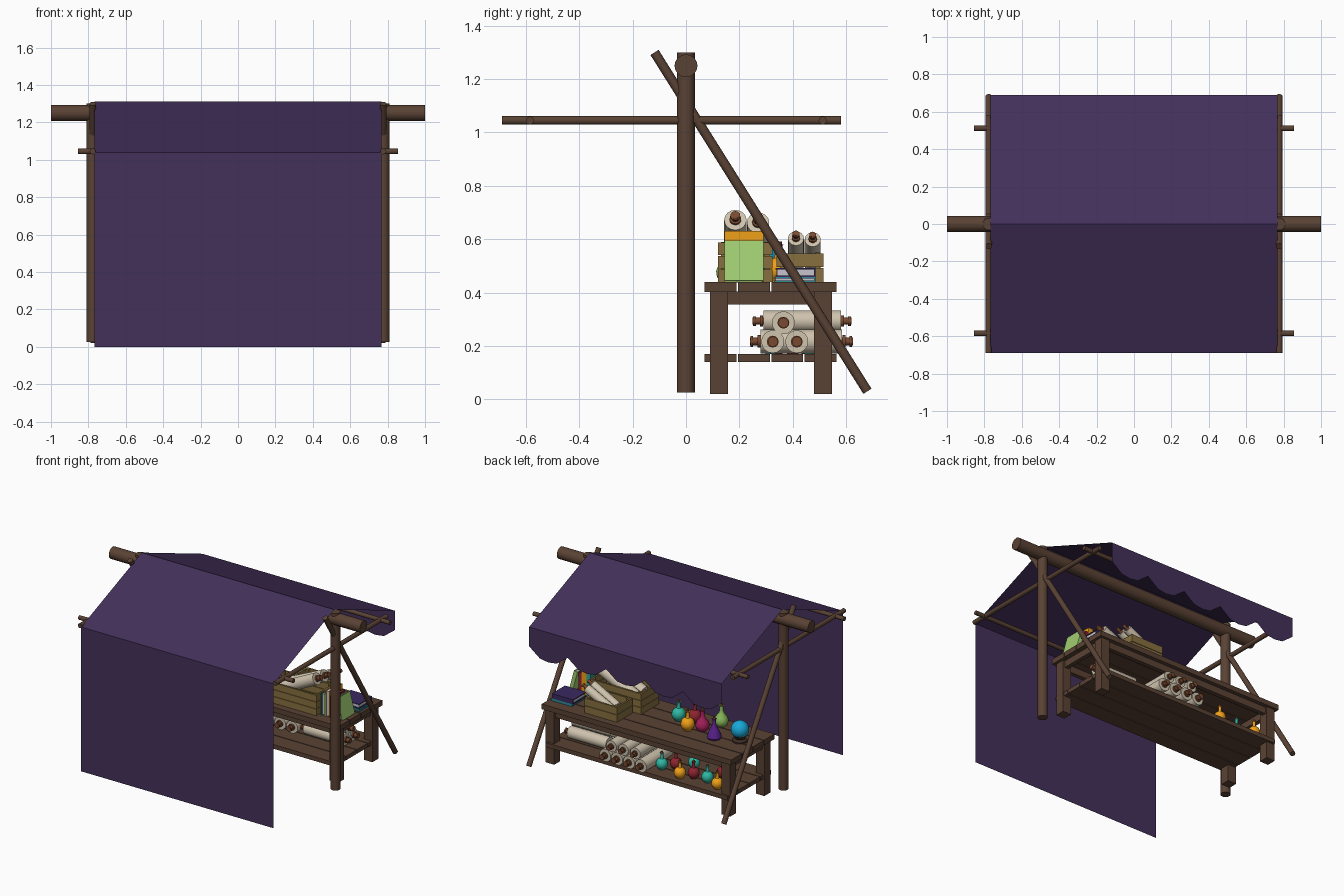
import bpy, bmesh
from math import cos, sin, pi, radians
from mathutils import Vector, Matrix

if "Cube" in bpy.data.objects:
    bpy.data.objects.remove(bpy.data.objects["Cube"])

mats = {}


def mat(hexcol):
    if hexcol not in mats:
        m = bpy.data.materials.new("colour_" + hexcol)
        rgb = [int(hexcol[i:i + 2], 16) / 255 for i in (0, 2, 4)]
        m.diffuse_color = [((c + .055) / 1.055) ** 2.4 for c in rgb] + [1]
        m.use_nodes = True
        m.node_tree.nodes["Principled BSDF"].inputs["Base Color"].default_value = m.diffuse_color
        mats[hexcol] = m
    return mats[hexcol]


def finish(name, bm, col, smooth=False):
    me = bpy.data.meshes.new(name)
    bmesh.ops.recalc_face_normals(bm, faces=bm.faces)
    bm.to_mesh(me)
    bm.free()
    ob = bpy.data.objects.new(name, me)
    bpy.context.collection.objects.link(ob)
    me.materials.append(mat(col))
    if smooth:
        bpy.ops.object.select_all(action='DESELECT')
        ob.select_set(True)
        bpy.context.view_layer.objects.active = ob
        bpy.ops.object.shade_smooth_by_angle(angle=radians(40))
    return ob


def box(name, x, y, z, col, tilt=0):
    """Box from (min, max) ranges, optionally tilted about y through its base centre."""
    bm = bmesh.new()
    size = Matrix.Diagonal((x[1] - x[0], y[1] - y[0], z[1] - z[0], 1))
    lift = Matrix.Translation((0, 0, (z[1] - z[0]) / 2))
    base = Matrix.Translation(((x[0] + x[1]) / 2, (y[0] + y[1]) / 2, z[0]))
    bmesh.ops.create_cube(bm, size=1, matrix=base @ Matrix.Rotation(tilt, 4, 'Y') @ lift @ size)
    return finish(name, bm, col)


def pole(name, a, b, r, col, sides=16):
    a, b = Vector(a), Vector(b)
    bm = bmesh.new()
    m = Matrix.Translation((a + b) / 2) @ (b - a).to_track_quat('Z', 'Y').to_matrix().to_4x4()
    bmesh.ops.create_cone(bm, cap_ends=True, segments=sides, radius1=r, radius2=r,
                          depth=(b - a).length, matrix=m)
    return finish(name, bm, col, True)


def lathe(name, profile, loc, col, sides=16):
    bm = bmesh.new()
    vs = [bm.verts.new((r, 0, z)) for r, z in profile]
    es = [bm.edges.new(p) for p in zip(vs, vs[1:])]
    bmesh.ops.spin(bm, geom=vs + es, axis=(0, 0, 1), cent=(0, 0, 0), angle=2 * pi, steps=sides)
    bmesh.ops.remove_doubles(bm, verts=bm.verts, dist=1e-5)
    bmesh.ops.translate(bm, verts=bm.verts, vec=loc)
    return finish(name, bm, col, True)


WOOD, CLOTH, CRATE, PAPER, ROD = "5A4234", "43305A", "87703F", "CFC3AE", "7A4A30"

# Timber frame
pole("ridge_log", (-1, 0, 1.25), (1, 0, 1.25), .043, WOOD)
for s in (-1, 1):
    x = s * .777
    pole("post", (x, 0, .025), (x, 0, 1.3), .033, WOOD)
    pole("diagonal_brace", (x, -.118, 1.3), (x, .68, .03), .018, WOOD)
    pole("side_bar", (x, -.69, 1.045), (x, .58, 1.045), .016, WOOD)
for y in (-.585, .512):
    pole("cross_bar", (-.855, y, 1.045), (.855, y, 1.045), .015, WOOD)

# Cloth: back wall, two roof slopes and a scalloped valance
bm = bmesh.new()
W, N = .767, 5
rows = [[bm.verts.new((s * W, y, z)) for s in (-1, 1)]
        for y, z in ((-.69, 0), (-.69, 1.04), (0, 1.312), (.69, 1.04))]
for p, q in zip(rows, rows[1:]):
    bm.faces.new((p[0], p[1], q[1], q[0]))
top, low = [], []
for i in range(N):
    for f, d in ((0, .14), (.28, .205), (.5, .215), (.72, .205)):
        x = -W + 2 * W * (i + f) / N
        top.append(bm.verts.new((x, .69, 1.04)))
        low.append(bm.verts.new((x, .69, 1.04 - d)))
top.append(bm.verts.new((W, .69, 1.04)))
low.append(bm.verts.new((W, .69, .90)))
for i in range(len(top) - 1):
    bm.faces.new((top[i], top[i + 1], low[i + 1], low[i]))
bmesh.ops.remove_doubles(bm, verts=bm.verts, dist=1e-5)
finish("canopy_cloth", bm, CLOTH)

# Table with plank top and plank shelf
for i in range(4):
    y0 = .07 + i * .125
    box("table_plank", (-.755, .755), (y0, y0 + .119), (.403, .44), WOOD)
    box("shelf_plank", (-.725, .725), (y0, y0 + .119), (.14, .17), WOOD)
for s in (-1, 1):
    for y in (.09, .48):
        box("table_leg", sorted((s * .735, s * .667)), (y, y + .068), (.02, .404), WOOD)
    box("side_apron", sorted((s * .72, s * .69)), (.15, .49), (.355, .404), WOOD)
for y in (.105, .505):
    box("long_apron", (-.68, .68), (y, y + .03), (.355, .404), WOOD)


# Slatted crates
def crate(x, y, z, n):
    t, h = .012, (z[1] - z[0]) / n
    box("crate_floor", x, y, (z[0], z[0] + t), CRATE)
    for i in range(n):
        r = (z[0] + i * h, z[0] + (i + .94) * h)
        for a in (x[0], x[1] - t):
            box("crate_end_slat", (a, a + t), (y[0] + t, y[1] - t), r, CRATE)
        for a in (y[0], y[1] - t):
            box("crate_side_slat", x, (a, a + t), r, CRATE)
    for px in (x[0] + t, x[1] - 2.5 * t):
        for py in (y[0] + t, y[1] - 2.5 * t):
            box("crate_corner", (px, px + 1.5 * t), (py, py + 1.5 * t), z, CRATE)


crate((.13, .54), (.12, .325), (.44, .59), 3)
crate((.19, .45), (.34, .515), (.44, .55), 2)


# Scrolls: paper roll on a turned rod
def scroll(a, b, r):
    a, b = Vector(a), Vector(b)
    d = (b - a).normalized()
    pole("scroll_paper", a, b, r, PAPER)
    pole("scroll_rod", a - d * .04, b + d * .04, r * .33, ROD, 10)
    for p, s in ((a, -1), (b, 1)):
        pole("scroll_collar", p + d * s * .001, p + d * s * .012, r * .52, ROD, 12)
        pole("scroll_knob", p + d * s * .028, p + d * s * .038, r * .45, ROD, 10)


for y, dz in ((.185, 0), (.27, -.01)):
    scroll((.21, y, .53), (.5, y, .672 + dz), .042)
for y, dz in ((.412, 0), (.475, -.004)):
    scroll((.26, y, .5), (.455, y, .603 + dz), .03)
for i in range(4):
    x = .235 - i * .095
    scroll((x, .28, .217), (x, .585, .217), .045)
    if i < 3:
        scroll((x - .047, .29, .293), (x - .047, .58, .293), .04)
for y, z in ((.325, .216), (.415, .216), (.365, .287)):
    scroll((.32, y, z), (.63, y, z), .043)


# Books: two covers, a spine and pages, standing or lying
def book(x, y, z, col, flat=False, tilt=0):
    t = .006
    if flat:
        box("book_pages", (x[0] + t, x[1] - t), (y[0] + t, y[1] - t), (z[0] + t, z[1] - t), "C8C4CC")
        box("book_cover", x, y, (z[0], z[0] + t), col)
        box("book_cover", x, y, (z[1] - t, z[1]), col)
        box("book_spine", x, (y[1] - t, y[1]), z, col)
    else:
        parts = [box("book_pages", (x[0] + t, x[1] - t), (y[0] + t, y[1] - t), (z[0] + t, z[1] - t), "C8C4CC"),
                 box("book_cover", (x[0], x[0] + t), y, z, col),
                 box("book_cover", (x[1] - t, x[1]), y, z, col),
                 box("book_spine", x, (y[1] - t, y[1]), z, col)]
        piv = Matrix.Translation((x[1], 0, z[0]))
        for p in parts:
            p.matrix_world = piv @ Matrix.Rotation(tilt, 4, 'Y') @ piv.inverted()


book((.56, .59), (.145, .29), (.44, .6), "2FA39A")
book((.592, .628), (.145, .29), (.44, .63), "F0A018")
book((.63, .655), (.15, .29), (.44, .595), "8E2430")
book((.702, .73), (.145, .29), (.445, .6), "A0CC70", tilt=radians(-15))
book((.57, .735), (.33, .485), (.44, .458), "2E8C9C", True)
book((.56, .73), (.335, .485), (.458, .492), "3A2A60", True)

# Glass bottles with corks: round, conical and pear shapes
SHAPES = {
    "round": [(0, 0), (.025, 0)] + [(.047 * cos(a), .045 + .047 * sin(a)) for a in
              [radians(d) for d in range(-55, 76, 18)]] + [(.012, .1), (.012, .13), (.018, .135), (0, .135)],
    "cone": [(0, 0), (.042, 0), (.049, .012), (.045, .028), (.03, .065), (.013, .1), (.011, .135),
             (.017, .14), (0, .14)],
    "pear": [(0, 0), (.03, 0), (.044, .018), (.047, .04), (.038, .065), (.018, .09), (.012, .115),
             (.012, .14), (.018, .145), (0, .145)]}


def bottle(kind, x, y, z, col, k=1):
    lathe("bottle_" + kind, [(r * k, h * k) for r, h in SHAPES[kind]], (x, y, z), col)
    h = SHAPES[kind][-1][1] * k
    pole("bottle_cork", (x, y, z + h - .002), (x, y, z + h + .012), .01 * k, ROD, 10)


TEAL, AMBER, RED, PINK, VIOLET, GREEN = "2FB8A4", "F0A018", "8E2430", "A8205C", "5C2490", "8CBC5C"
for b in (("round", -.12, .255, TEAL), ("round", -.255, .345, AMBER), ("round", -.225, .22, RED),
          ("pear", -.335, .29, PINK), ("cone", -.47, .35, VIOLET), ("pear", -.395, .16, GREEN)):
    bottle(b[0], b[1], b[2], .44, b[3])
for x, y, c in ((-.13, .46, TEAL), (-.2, .4, RED), (-.305, .505, AMBER), (-.38, .455, RED),
                (-.49, .455, TEAL), (-.6, .5, AMBER), (-.29, .32, TEAL), (-.53, .34, RED)):
    bottle("round", x, y, .17, c, .85)

# Crystal orb on a dished stand
lathe("orb_stand", [(0, 0), (.05, 0), (.05, .01), (.033, .022), (.048, .048), (.042, .052), (.02, .03), (0, .03)],
      (-.633, .29, .44), "3E2C24")
bm = bmesh.new()
bmesh.ops.create_uvsphere(bm, u_segments=24, v_segments=16, radius=.06,
                          matrix=Matrix.Translation((-.633, .29, .525)))
finish("crystal_orb", bm, "18A8D8", True)
